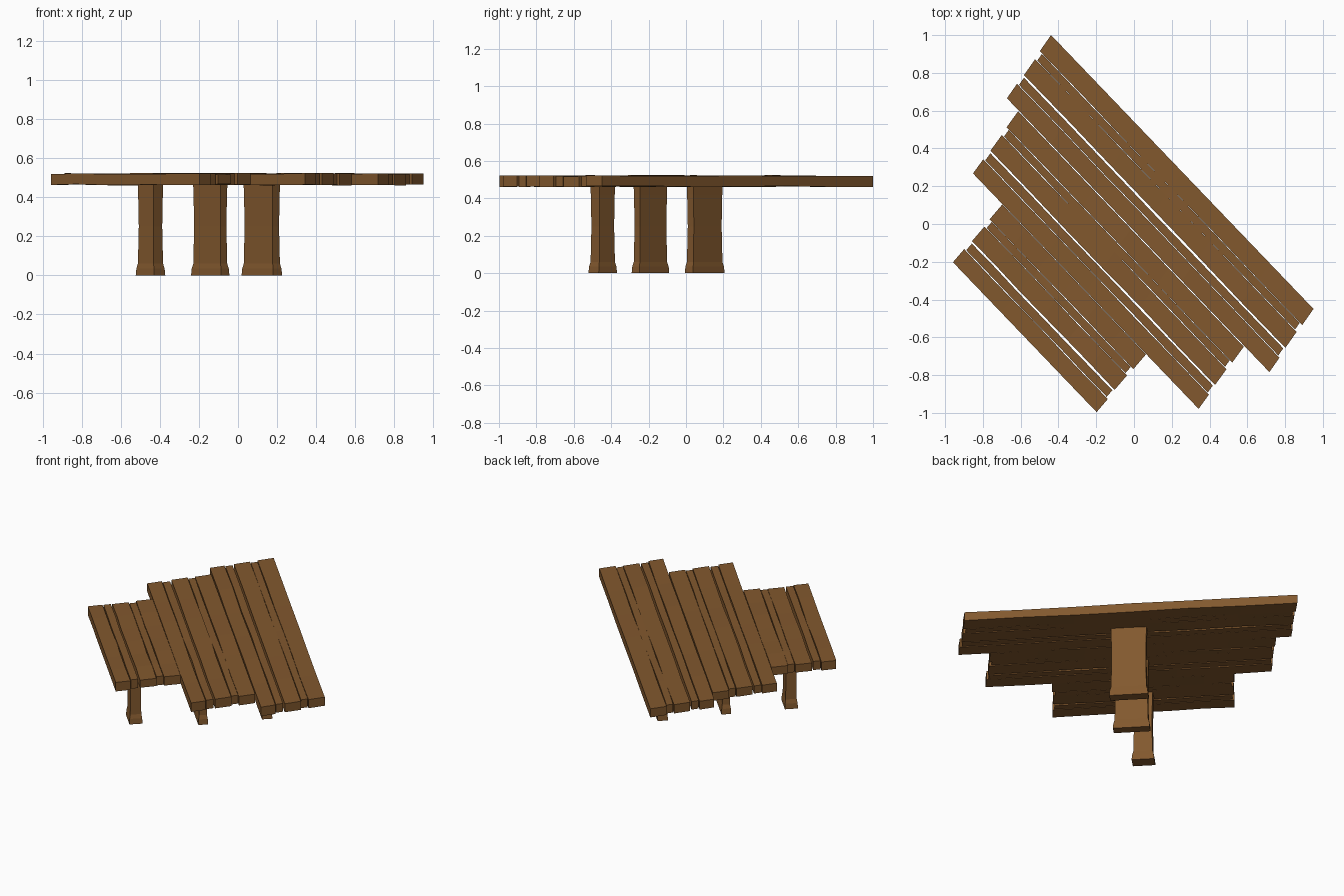
import bpy, bmesh, math, random
from mathutils import Vector

if "Cube" in bpy.data.objects:
    bpy.data.objects.remove(bpy.data.objects["Cube"])

random.seed(4)
U = Vector((0.692, -0.722, 0))    # along the planks
V = Vector((-0.722, -0.692, 0))   # across the planks

wood = bpy.data.materials.new("wood")
wood.diffuse_color = (0.223, 0.098, 0.027, 1)
wood.use_nodes = True
wood.node_tree.nodes["Principled BSDF"].inputs["Base Color"].default_value = wood.diffuse_color


def loft(name, rings):
    """Closed solid through four-cornered rings."""
    bm = bmesh.new()
    vs = [[bm.verts.new(p) for p in r] for r in rings]
    for a, b in zip(vs, vs[1:]):
        for i in range(4):
            j = (i + 1) % 4
            bm.faces.new((a[i], a[j], b[j], b[i]))
    bm.faces.new(vs[0])
    bm.faces.new(vs[-1])
    bmesh.ops.recalc_face_normals(bm, faces=bm.faces)
    me = bpy.data.meshes.new(name)
    bm.to_mesh(me)
    bm.free()
    me.materials.append(wood)
    ob = bpy.data.objects.new(name, me)
    bpy.context.collection.objects.link(ob)


def plank(name, v0, v1, lo, hi, skew, edge0, edge1):
    """Hand-cut board with slightly wavy sides and skewed ends."""
    rings, n = [], 6
    for k in range(n + 1):
        t = k / n
        inner = 0 < k < n
        j = lambda a: random.uniform(-a, a) if inner else 0
        top, bot = 0.521 + random.uniform(-.004, .003), 0.464 + random.uniform(-.003, .003)
        a = v0 + (0 if edge0 else j(.002))
        b = v1 + (0 if edge1 else j(.002))
        u = lo + (hi - lo) * t
        s = skew * (b - a)
        rings.append([U * u + V * a + Vector((0, 0, bot)),
                      U * (u + s) + V * b + Vector((0, 0, bot)),
                      U * (u + s) + V * b + Vector((0, 0, top)),
                      U * u + V * a + Vector((0, 0, top))])
    loft(name, rings)


# Table top: three stepped sections of alternating wide and narrow boards
# (first v, start u, end u, skew of the section ends)
sections = [("long", -0.375, -1.026, 0.982, 0.20),
            ("middle", 0.030, -0.855, 0.871, 0.18),
            ("short", 0.432, -0.557, 0.542, 0.10)]
# (from, to, end inset) across one section
boards = [(0.0, 0.102, 0), (0.104, 0.146, 0.018), (0.149, 0.250, 0.004),
          (0.260, 0.305, 0.012), (0.309, 0.400, 0)]
for label, v0, lo, hi, skew in sections:
    for i, (a, b, inset) in enumerate(boards):
        plank(f"{label}_plank_{i + 1}", v0 + a, v0 + b,
              lo + skew * a + inset, hi + skew * a - inset, skew, i == 0, i == 4)

# Legs: flat posts with a flared foot
legs = [("long", 0.122, 0.100, 0.212, 0.050),
        ("middle", -0.142, -0.190, 0.200, 0.046),
        ("short", -0.448, -0.445, 0.114, 0.066)]
for label, x, y, length, thick in legs:
    rings = []
    for z, grow in ((0, .011), (.035, .008), (.06, .001), (.25, -.003), (.42, 0), (.475, .002)):
        c = Vector((x, y, z))
        du, dv = U * (length / 2 + grow), V * (thick / 2 + grow * .6)
        rings.append([c - du - dv, c + du - dv, c + du + dv, c - du + dv])
    loft(f"{label}_section_leg", rings)
